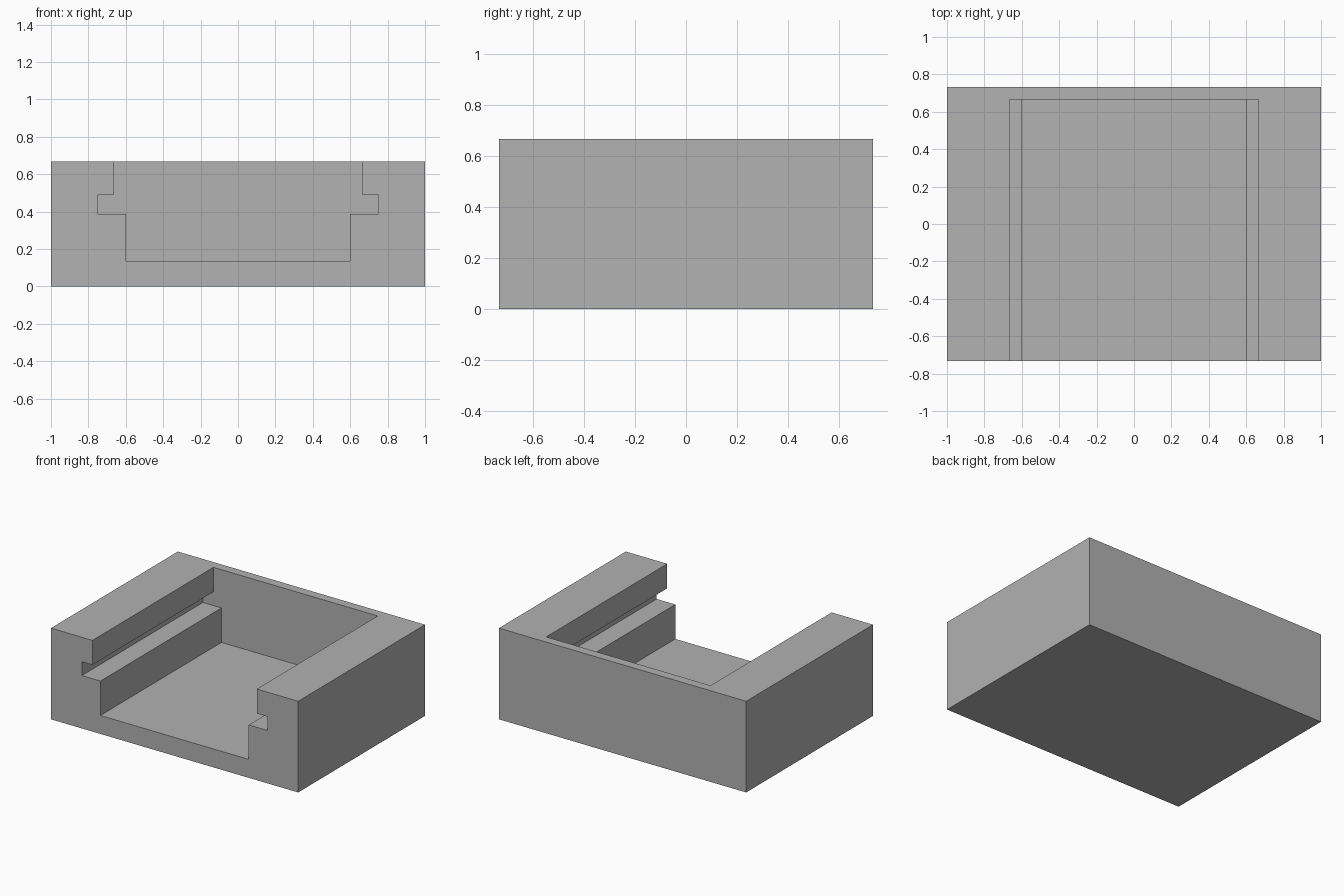
import bpy
import bmesh

cube = bpy.data.objects.get("Cube")
if cube:
    bpy.data.objects.remove(cube, do_unlink=True)

HALF_DEPTH, HEIGHT, BACK_WALL = 0.733, 0.667, 0.067

grey = bpy.data.materials.new("plain grey")
grey.use_nodes = True
colour = (0.445, 0.445, 0.445, 1)
grey.diffuse_color = colour
grey.node_tree.nodes["Principled BSDF"].inputs["Base Color"].default_value = colour


def extrude_profile(name, half_profile, y_front, y_back):
    """Mirror a right-hand (x, z) profile and extrude it along y."""
    outline = half_profile + [(-x, z) for x, z in reversed(half_profile)]
    bm = bmesh.new()
    face = bm.faces.new([bm.verts.new((x, y_front, z)) for x, z in outline])
    extruded = bmesh.ops.extrude_face_region(bm, geom=[face])["geom"]
    verts = [g for g in extruded if isinstance(g, bmesh.types.BMVert)]
    bmesh.ops.translate(bm, verts=verts, vec=(0, y_back - y_front, 0))
    bmesh.ops.recalc_face_normals(bm, faces=bm.faces)
    mesh = bpy.data.meshes.new(name)
    bm.to_mesh(mesh)
    bm.free()
    mesh.materials.append(grey)
    obj = bpy.data.objects.new(name, mesh)
    bpy.context.collection.objects.link(obj)
    return obj


# Solid outer block
block = extrude_profile("slotted_block", [(1, 0), (1, HEIGHT)], -HALF_DEPTH, HALF_DEPTH)

# Stepped channel with side grooves, open at the front and top
channel = [(0.6, 0.135), (0.6, 0.387), (0.75, 0.387), (0.75, 0.488),
           (0.665, 0.488), (0.665, HEIGHT + 0.2)]
cutter = extrude_profile("channel_cutter", channel, -HALF_DEPTH - 0.2, HALF_DEPTH - BACK_WALL)
cutter.hide_render = True

# Cut the channel, then discard the cutter
cut = block.modifiers.new("channel", "BOOLEAN")
cut.operation = "DIFFERENCE"
cut.solver = "EXACT"
cut.object = cutter
bpy.context.view_layer.objects.active = block
block.select_set(True)
bpy.ops.object.modifier_apply(modifier=cut.name)
bpy.data.objects.remove(cutter, do_unlink=True)
